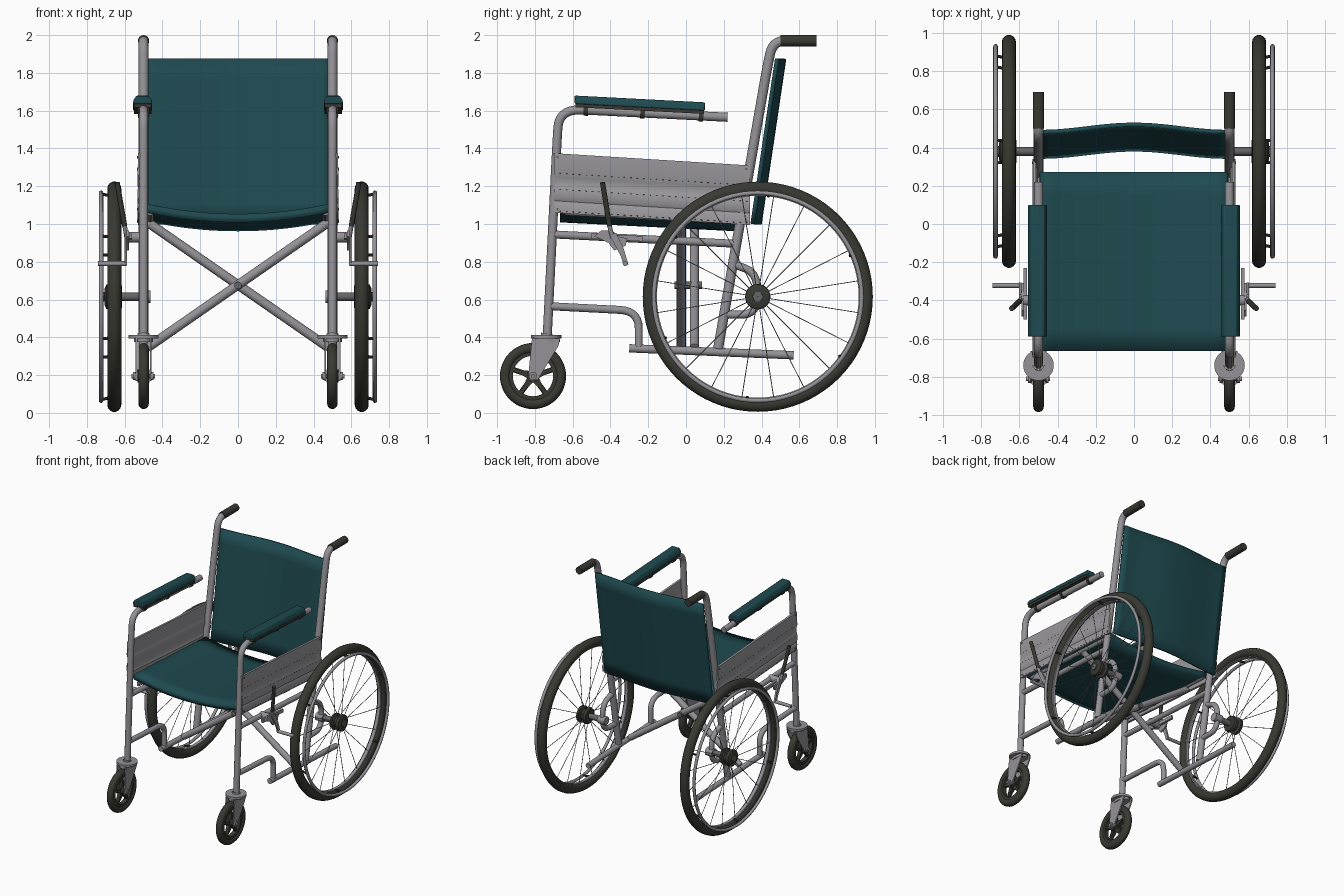
import bpy, bmesh, math
from mathutils import Vector

cube = bpy.data.objects.get("Cube")
if cube:
    bpy.data.objects.remove(cube, do_unlink=True)


def material(name, rgb):
    m = bpy.data.materials.new(name)
    m.use_nodes = True
    m.diffuse_color = (*rgb, 1)
    bsdf = m.node_tree.nodes["Principled BSDF"]
    bsdf.inputs["Base Color"].default_value = (*rgb, 1)
    bsdf.inputs["Roughness"].default_value = 0.6
    return m


STEEL = material("grey steel", (0.30, 0.29, 0.31))
PANEL = material("light grey panel", (0.33, 0.32, 0.335))
DARK_STEEL = material("dark steel", (0.13, 0.13, 0.13))
FABRIC = material("teal fabric", (0.013, 0.068, 0.079))
RUBBER = material("dark rubber", (0.041, 0.041, 0.033))


def finish(name, mesh, mat, mirror=True, bevel=0, solid=0):
    mesh.materials.clear()
    mesh.materials.append(mat)
    mesh.shade_smooth()
    mesh.set_sharp_from_angle(angle=math.radians(40))
    ob = bpy.data.objects.new(name, mesh)
    bpy.context.scene.collection.objects.link(ob)
    if solid:
        s = ob.modifiers.new("thickness", "SOLIDIFY")
        s.thickness, s.offset = solid, 0
    if bevel:
        b = ob.modifiers.new("bevel", "BEVEL")
        b.width, b.segments = bevel, 2
    if mirror:
        ob.modifiers.new("mirror", "MIRROR")
    return ob


def from_bmesh(name, bm, mat, **kw):
    bmesh.ops.recalc_face_normals(bm, faces=bm.faces[:])
    mesh = bpy.data.meshes.new(name)
    bm.to_mesh(mesh)
    bm.free()
    return finish(name, mesh, mat, **kw)


def rounded(pts, bend):
    pts = [Vector(p) for p in pts]
    out = [pts[0]]
    for a, b, c in zip(pts, pts[1:], pts[2:]):
        p = b + (a - b).normalized() * min(bend, 0.48 * (a - b).length)
        q = b + (c - b).normalized() * min(bend, 0.48 * (c - b).length)
        for i in range(8):
            t = i / 7
            out.append(p * (1 - t) ** 2 + b * 2 * t * (1 - t) + q * t * t)
    return out + [pts[-1]]


def tubes(name, paths, r, mat=STEEL, bend=0.1, res=4, mirror=True):
    """Round tubes swept along one or more paths."""
    cu = bpy.data.curves.new(name, "CURVE")
    cu.dimensions = "3D"
    cu.bevel_depth, cu.bevel_resolution, cu.use_fill_caps = r, res, True
    for path in paths:
        pts = rounded(path, bend)
        sp = cu.splines.new("POLY")
        sp.points.add(len(pts) - 1)
        for p, co in zip(sp.points, pts):
            p.co = (*co, 1)
    tmp = bpy.data.objects.new(name, cu)
    bpy.context.scene.collection.objects.link(tmp)
    dg = bpy.context.evaluated_depsgraph_get()
    mesh = bpy.data.meshes.new_from_object(tmp.evaluated_get(dg))
    bpy.data.objects.remove(tmp, do_unlink=True)
    return finish(name, mesh, mat, mirror=mirror)


def side(x, *yz):
    return [(x, y, z) for y, z in yz]


def lathe(name, profile, y, z, mat, seg=64):
    """Closed (x, radius) profile turned about an axis along x."""
    bm = bmesh.new()
    rings = []
    for i in range(seg):
        a = math.tau * i / seg
        rings.append([bm.verts.new((x, y + r * math.cos(a), z + r * math.sin(a))) for x, r in profile])
    n = len(profile)
    for i in range(seg):
        p, q = rings[i], rings[(i + 1) % seg]
        for j in range(n):
            k = (j + 1) % n
            bm.faces.new((p[j], p[k], q[k], q[j]))
    return from_bmesh(name, bm, mat)


def ring(name, x, major, minor, y, z, mat, seg=64, sides=12):
    prof = [(x + minor * math.cos(math.tau * i / sides), major + minor * math.sin(math.tau * i / sides))
            for i in range(sides)]
    return lathe(name, prof, y, z, mat, seg)


def prism(name, pts, offset, mat, **kw):
    bm = bmesh.new()
    a = [bm.verts.new(p) for p in pts]
    b = [bm.verts.new(Vector(p) + Vector(offset)) for p in pts]
    bm.faces.new(a)
    bm.faces.new(b)
    for i in range(len(a)):
        j = (i + 1) % len(a)
        bm.faces.new((a[i], a[j], b[j], b[i]))
    return from_bmesh(name, bm, mat, **kw)


def sheet(name, func, thickness, mat, nu=20, nv=8):
    """Cloth panel from a function of s in -1..1 and t in 0..1."""
    bm = bmesh.new()
    g = [[bm.verts.new(func(2 * i / nu - 1, j / nv)) for j in range(nv + 1)] for i in range(nu + 1)]
    for i in range(nu):
        for j in range(nv):
            bm.faces.new((g[i][j], g[i + 1][j], g[i + 1][j + 1], g[i][j + 1]))
    return from_bmesh(name, bm, mat, mirror=False, solid=thickness)


X = 0.5  # side frame plane

# Side frames
tubes("front_leg_and_arm_tube", [side(X, (-0.735, 0.40), (-0.685, 1.40), (-0.672, 1.61), (0.22, 1.565))],
      0.024, bend=0.12)
tubes("rear_upright", [side(X, (0.17, 0.34), (0.43, 1.83), (0.46, 1.97), (0.60, 1.97))], 0.026, bend=0.08)
tubes("push_grip", [side(X, (0.50, 1.97), (0.69, 1.97))], 0.030, RUBBER, res=6)
tubes("middle_rail", [side(X, (-0.71, 0.945), (0.27, 0.895))], 0.021)
tubes("bottom_rail", [side(X, (-0.30, 0.342), (0.57, 0.305))], 0.022)
tubes("front_step_tube", [side(X, (-0.73, 0.565), (-0.25, 0.54), (-0.25, 0.345))], 0.021)
tubes("axle_bracket", [side(X, (0.245, 0.79), (0.38, 0.74), (0.38, 0.52), (0.20, 0.52))], 0.021, bend=0.13)
tubes("seat_rail", [side(0.465, (-0.64, 1.065), (0.26, 1.018))], 0.02)

# Folding cross brace
tubes("cross_brace", [[(-0.48, -0.025, 0.345), (0.48, -0.025, 1.01)], [(0.48, 0.045, 0.345), (-0.48, 0.045, 1.01)]],
      0.025, mirror=False)
tubes("brace_pivot", [[(0, -0.06, 0.675), (0, 0.085, 0.675)]], 0.02, DARK_STEEL, mirror=False)

# Cloth seat and backrest
sheet("seat", lambda s, t: (0.49 * s, -0.665 + 0.935 * t, 1.086 - 0.047 * t - 0.055 * (1 - s * s)), 0.045, FABRIC)
sheet("backrest", lambda s, t: (0.492 * s, 0.352 + 0.13 * t + 0.019 * (1 + math.cos(math.pi * s)),
                                1.0 + 0.875 * t), 0.022, FABRIC)

# Ribbed side panels with hem stitching
ribs = [(0.530, 0), (0.531, 0.11), (0.526, 0.125), (0.521, 0.15), (0.526, 0.175), (0.531, 0.19), (0.531, 0.235),
        (0.523, 0.252), (0.531, 0.27), (0.530, 0.315)]
section = [(x, -0.70, 1.375 - d) for x, d in ribs] + [(x - 0.018, -0.70, 1.375 - d) for x, d in reversed(ribs)]
prism("side_panel", section, (0, 1.04, -0.065), PANEL)
stitches = []
for depth in (0.105, 0.19, 0.305):
    for i in range(30):
        y = -0.67 + i * 0.034
        z = 1.375 - depth - 0.0625 * (y + 0.70)
        stitches.append(side(0.5305, (y, z), (y + 0.009, z - 0.0006)))
tubes("panel_stitching", stitches, 0.0015, RUBBER, res=0)
tubes("panel_rivet", [[(0.525, y, z - 0.0625 * (y + 0.7)), (0.535, y, z - 0.0625 * (y + 0.7))]
                      for y in (-0.68, 0.32) for z in (1.355, 1.08)], 0.007, DARK_STEEL, res=2)

# Arm pads
pad = [(0.454, 1.636), (0.556, 1.636), (0.554, 1.655), (0.538, 1.68), (0.472, 1.68), (0.456, 1.655)]
prism("arm_pad", [(x, -0.59, z) for x, z in pad], (0, 0.69, -0.036), FABRIC, bevel=0.006)
prism("arm_pad_base", [(x, -0.585, z) for x, z in ((0.459, 1.618), (0.551, 1.618), (0.551, 1.638), (0.459, 1.638))],
      (0, 0.68, -0.035), RUBBER)
tubes("arm_pad_clip", [side(X, (y - 0.012, 1.578 - 0.05 * y), (y + 0.012, 1.577 - 0.05 * y))
                       for y in (-0.53, -0.23, 0.08)], 0.031, RUBBER)

# Main wheels
WX, WY, WZ = 0.655, 0.38, 0.615


def polar(x, r, a):
    return (x, WY + r * math.cos(a), WZ + r * math.sin(a))


ring("main_tire", WX, 0.573, 0.037, WY, WZ, RUBBER, 80, 14)
lathe("main_rim", [(0.633, 0.553), (0.642, 0.534), (0.668, 0.534), (0.677, 0.553), (0.677, 0.566), (0.633, 0.566)],
      WY, WZ, STEEL, 80)
ring("hand_rim", 0.725, 0.55, 0.012, WY, WZ, STEEL, 80, 10)
angles = [math.tau * (i + 0.5) / 20 for i in range(20)]
tubes("wheel_spokes", [[polar(0.63 if i % 2 else 0.68, 0.045, a), polar(WX, 0.54, a)]
                       for i, a in enumerate(angles)], 0.0024, res=1)
tubes("hand_rim_studs", [[polar(0.668, 0.535, a), polar(0.725, 0.548, a)]
                         for a in [math.tau * (i + 0.4) / 6 for i in range(6)]], 0.008, RUBBER, res=2)
lathe("wheel_hub", [(0.615, 0.012), (0.615, 0.060), (0.635, 0.066), (0.645, 0.045), (0.668, 0.045), (0.675, 0.067),
                    (0.697, 0.065), (0.706, 0.045), (0.706, 0.012)], WY, WZ, RUBBER, 32)
lathe("hub_nut", [(0.69, 0.002), (0.69, 0.032), (0.713, 0.028), (0.713, 0.002)], WY, WZ, DARK_STEEL, 6)
tubes("wheel_axle", [[(0.50, WY, WZ), (0.70, WY, WZ)]], 0.023, DARK_STEEL)
tubes("axle_collar", [[(0.462, WY, WZ), (0.527, WY, WZ)]], 0.034)

# Casters
CY, CZ = -0.81, 0.195
ring("caster_tire", X, 0.147, 0.028, CY, CZ, RUBBER, 48)
lathe("caster_rim", [(0.482, 0.107), (0.518, 0.107), (0.518, 0.128), (0.482, 0.128)], CY, CZ, RUBBER, 48)
star = []
for i in range(10):
    a = math.tau * (i / 10 + 0.25)
    star.append((CY + math.cos(a) * (0.034 if i % 2 else 0.12), CZ + math.sin(a) * (0.034 if i % 2 else 0.12)))
prism("caster_star", side(0.486, *star), (0.028, 0, 0), RUBBER)
tubes("caster_spokes", [[(X, CY, CZ), (X, *star[i])] for i in range(0, 10, 2)], 0.014, RUBBER, res=2)
tubes("caster_hub", [[(0.468, CY, CZ), (0.532, CY, CZ)]], 0.034, RUBBER)
tubes("caster_axle", [[(0.44, CY, CZ), (0.565, CY, CZ)]], 0.012)
tubes("caster_axle_nut", [[(x, CY, CZ), (x + 0.014, CY, CZ)] for x in (0.447, 0.541)], 0.022)
fork = ((-0.815, 0.40), (-0.665, 0.40), (-0.675, 0.355), (-0.785, 0.175), (-0.825, 0.17), (-0.835, 0.20))
for label, x in (("inner", 0.457), ("outer", 0.533)):
    prism("caster_fork_" + label, side(x, *fork), (0.010, 0, 0), STEEL)
disc = [(math.cos(math.tau * i / 32), math.sin(math.tau * i / 32)) for i in range(32)]
prism("caster_fork_crown", [(X + 0.05 * c, -0.74 + 0.072 * s, 0.375) for c, s in disc], (0, 0, 0.03), STEEL)
prism("caster_disc", [(X + 0.08 * c, -0.74 + 0.08 * s, 0.395) for c, s in disc], (0, 0, 0.018), STEEL)
tubes("caster_stem", [side(X, (-0.738, 0.40), (-0.735, 0.42))], 0.032)

# Parking brakes
tubes("brake_clamp", [[(0.49, -0.40, 0.93), (0.585, -0.40, 0.93)]], 0.028)
prism("brake_mount", side(0.56, (-0.50, 0.95), (-0.23, 0.936), (-0.23, 0.908), (-0.50, 0.922)), (0.018, 0, 0), STEEL)
prism("brake_plate", side(0.578, (-0.485, 0.935), (-0.45, 0.965), (-0.39, 0.965), (-0.35, 0.93), (-0.31, 0.925),
                          (-0.32, 0.885), (-0.38, 0.86), (-0.41, 0.90)), (0.012, 0, 0), STEEL)
prism("brake_arm", side(0.588, (-0.41, 0.95), (-0.37, 0.95), (-0.33, 0.87), (-0.305, 0.785), (-0.33, 0.78),
                        (-0.345, 0.83)), (0.014, 0, 0), STEEL)
tubes("brake_shoe", [[(0.59, -0.322, 0.79), (0.74, -0.322, 0.79)]], 0.013)
tubes("brake_lever", [[(0.59, -0.39, 0.93), (0.603, -0.41, 1.01)]], 0.012)
tubes("brake_handle", [[(0.60, -0.405, 0.99), (0.64, -0.442, 1.22)]], 0.014, RUBBER)
